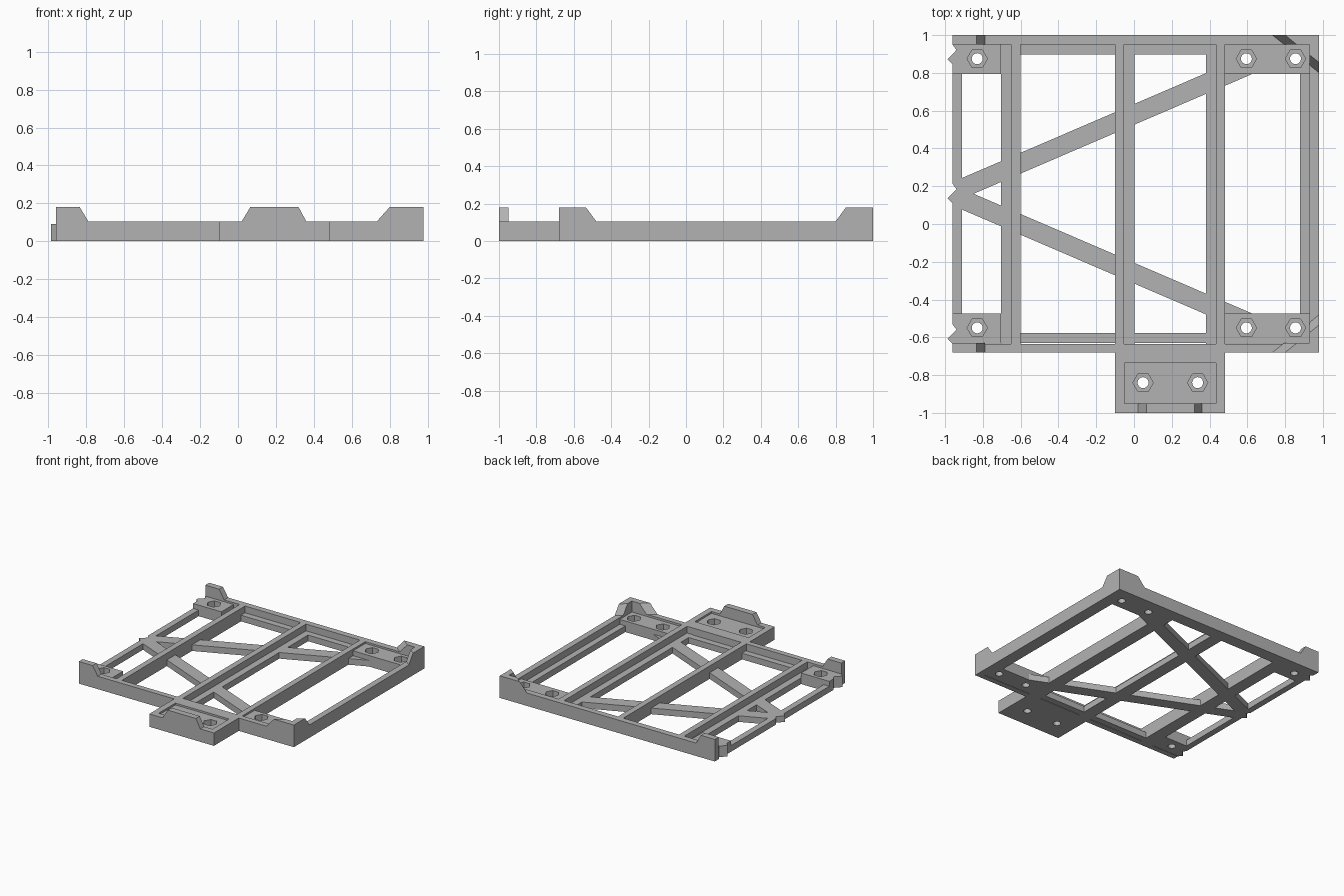
import bpy, bmesh, math

cube = bpy.data.objects.get("Cube")
if cube:
    bpy.data.objects.remove(cube, do_unlink=True)

WALL, FLANGE, PLATE, LUG = 0.105, 0.05, 0.09, 0.18
AXIS = 0.16          # the frame is symmetric about this y

grey = bpy.data.materials.new("light_grey")
grey.use_nodes = True
colour = (0.45, 0.45, 0.45, 1)
grey.diffuse_color = colour
grey.node_tree.nodes["Principled BSDF"].inputs["Base Color"].default_value = colour


def loft(name, low, high, z0, z1):
    """Solid between two outlines with equally many points."""
    bm = bmesh.new()
    a = [bm.verts.new((x, y, z0)) for x, y in low]
    b = [bm.verts.new((x, y, z1)) for x, y in high]
    bm.faces.new(a)
    bm.faces.new(b)
    for i in range(len(a)):
        j = (i + 1) % len(a)
        bm.faces.new((a[i], a[j], b[j], b[i]))
    bmesh.ops.recalc_face_normals(bm, faces=bm.faces)
    mesh = bpy.data.meshes.new(name)
    bm.to_mesh(mesh)
    bm.free()
    mesh.materials.append(grey)
    ob = bpy.data.objects.new(name, mesh)
    bpy.context.scene.collection.objects.link(ob)
    return ob


def prism(name, pts, z1, z0=0):
    return loft(name, pts, pts, z0, z1)


def rect(x0, x1, y0, y1):
    return [(x0, y0), (x1, y0), (x1, y1), (x0, y1)]


def box(name, x0, x1, y0, y1, h):
    return prism(name, rect(x0, x1, y0, y1), h)


def flip(pts):
    return [(x, 2 * AXIS - y) for x, y in pts]


def ring(x, y, r, n):
    return [(x + r * math.cos(i * math.tau / n), y + r * math.sin(i * math.tau / n))
            for i in range(n)]


def drill(ob, centres):
    """Cut bolt holes with hexagonal nut pockets into a plate."""
    cutters = []
    for x, y in centres:
        cutters.append(prism("bolt_cutter", ring(x, y, 0.029, 24), 0.2, -0.1))
        cutters.append(prism("nut_cutter", ring(x, y, 0.054, 6), 0.2, 0.04))
    for c in cutters:
        c.hide_render = True
        m = ob.modifiers.new("hole", 'BOOLEAN')
        m.operation, m.solver, m.object = 'DIFFERENCE', 'EXACT', c
    bpy.context.view_layer.update()
    graph = bpy.context.evaluated_depsgraph_get()
    mesh = bpy.data.meshes.new_from_object(ob.evaluated_get(graph))
    ob.modifiers.clear()
    ob.data = mesh
    for c in cutters:
        bpy.data.objects.remove(c, do_unlink=True)


def zigzag(y):
    """Notch and pointed nub on the left-hand edge, going down."""
    return [(-0.96, y + 0.075), (-0.94, y + 0.048), (-0.987, y), (-0.96, y - 0.028)]


# Outer walls and long ribs
box("back_wall", -0.96, 0.98, 0.95, 1.0, WALL)
box("front_wall", -0.96, 0.98, -0.68, -0.635, WALL)
box("side_wall", 0.93, 0.98, -0.635, 0.95, WALL)
for x in (-0.65, -0.10, 0.435):
    box("long_rib", x, x + 0.048, -0.635, 0.95, WALL)

# Low flanges beside the walls and ribs
for x in (-0.705, -0.052, 0.38):
    box("rib_flange", x, x + 0.055, -0.635, 0.95, FLANGE)
box("side_flange", 0.88, 0.93, -0.475, 0.795, FLANGE)
for x0, x1 in ((-0.605, -0.10), (0.0, 0.38)):
    strip = rect(x0, x1, 0.898, 0.95)
    prism("back_flange", strip, FLANGE)
    prism("front_flange", flip(strip), FLANGE)
prism("edge_strip", [(-0.91, 0.795), (-0.96, 0.795)] + zigzag(0.137)
      + [(-0.96, -0.475), (-0.91, -0.475)], FLANGE)

# Diagonal braces meeting at the middle nub
brace = [(-0.94, 0.121), (0.64, 0.80), (0.384, 0.80), (-0.94, 0.231)]
prism("back_brace", brace, FLANGE)
prism("front_brace", flip(brace), FLANGE)

# Bolt plates in the four corners
for name, top, nub_y in (("back", 0.95, 0.873), ("front", -0.475, -0.607)):
    low, mid = top - 0.157, top - 0.075
    small = prism(name + "_small_plate", [(-0.705, low), (-0.705, top), (-0.96, top)]
                  + zigzag(nub_y) + [(-0.96, low)], PLATE)
    drill(small, [(-0.83, mid)])
    large = box(name + "_large_plate", 0.483, 0.93, low, top, PLATE)
    drill(large, [(0.595, mid), (0.855, mid)])

# Front tab: rim around a bolt plate
box("tab_left_rim", 0.435, 0.483, -1.0, -0.68, WALL)
box("tab_right_rim", -0.10, -0.05, -1.0, -0.68, WALL)
box("tab_front_rim", -0.05, 0.435, -1.0, -0.95, WALL)
box("tab_back_rim", -0.05, 0.435, -0.735, -0.68, WALL)
tab = box("tab_plate", -0.05, 0.435, -0.95, -0.735, PLATE)
drill(tab, [(0.048, -0.84), (0.337, -0.84)])

# Raised locating lugs with sloping ends
loft("tab_lug", rect(0.02, 0.36, -1.0, -0.95), rect(0.065, 0.32, -1.0, -0.95), WALL, LUG)
end_low = rect(-0.96, -0.79, 0.95, 1.0)
end_high = rect(-0.96, -0.835, 0.95, 1.0)
corner_low = [(0.733, 1), (0.98, 1), (0.98, 0.80), (0.93, 0.841), (0.93, 0.95), (0.795, 0.95)]
corner_high = [(0.80, 1), (0.98, 1), (0.98, 0.855), (0.93, 0.895), (0.93, 0.95), (0.862, 0.95)]
for name, low, high in (("end_lug", end_low, end_high), ("corner_lug", corner_low, corner_high)):
    loft("back_" + name, low, high, WALL, LUG)
    loft("front_" + name, flip(low), flip(high), WALL, LUG)
